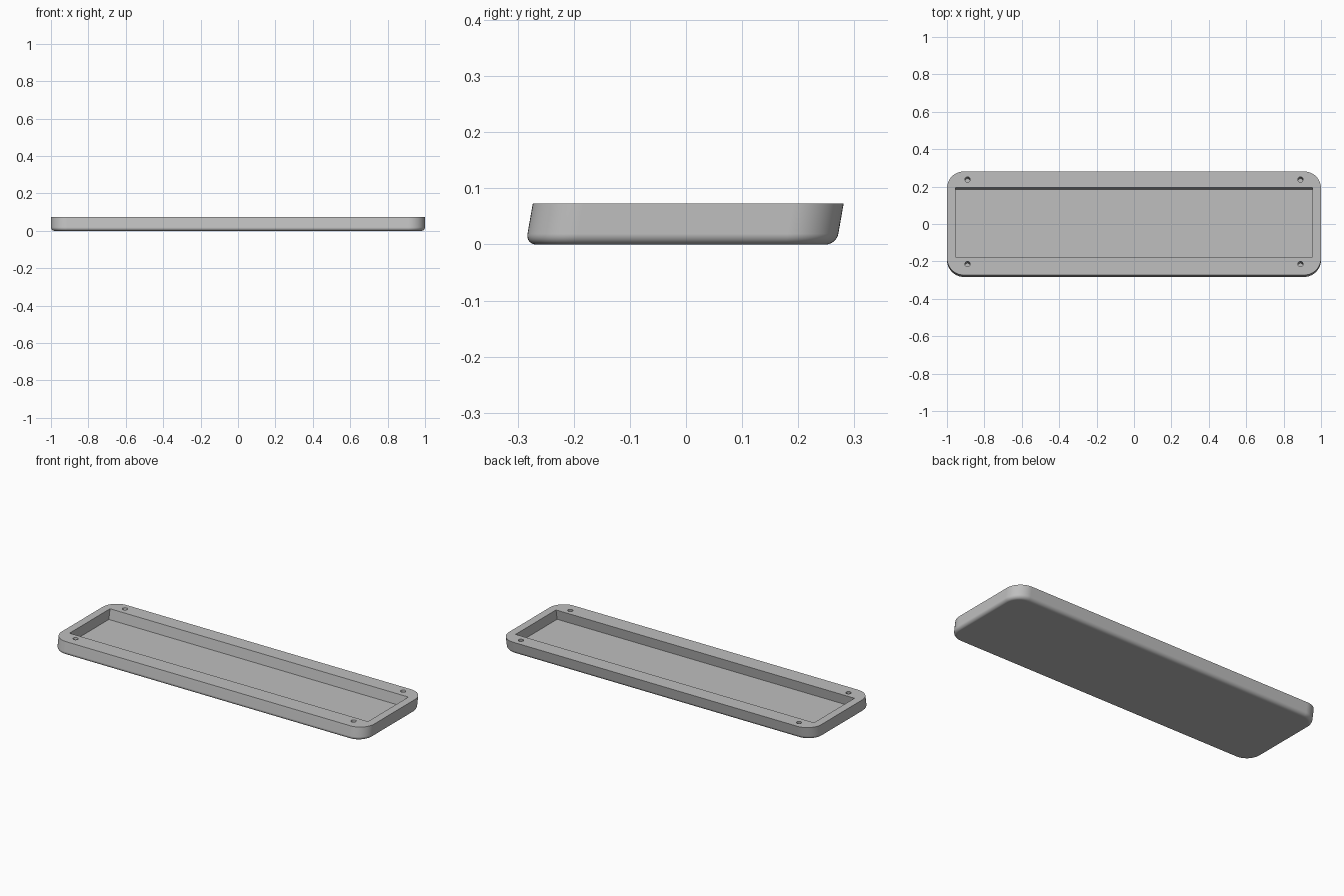
import bpy, bmesh, math

if "Cube" in bpy.data.objects:
    bpy.data.objects.remove(bpy.data.objects["Cube"])

LEAN = math.tan(math.radians(10))   # the whole tray leans backwards
TOP = 0.073
FLOOR = 0.015


def rounded_rect(hx, hy, r, seg=12):
    pts = []
    for k, (sx, sy) in enumerate([(1, 1), (-1, 1), (-1, -1), (1, -1)]):
        for i in range(seg + 1):
            a = math.pi / 2 * (k + i / seg)
            pts.append((sx * (hx - r) + r * math.cos(a),
                        sy * (hy - r) + r * math.sin(a)))
    return pts


def circle(cx, cy, r, n=24):
    return [(cx + r * math.cos(math.tau * i / n),
             cy + r * math.sin(math.tau * i / n)) for i in range(n)]


def add_loft(bm, sections, y_top):
    """Skin (outline, z) sections, leaning so the centre is at y_top at TOP."""
    rings = [[bm.verts.new((x, y + y_top + LEAN * (z - TOP), z)) for x, y in pts]
             for pts, z in sections]
    n = len(rings[0])
    for a, b in zip(rings, rings[1:]):
        for i in range(n):
            j = (i + 1) % n
            bm.faces.new((a[i], a[j], b[j], b[i]))
    bm.faces.new(rings[0][::-1])
    bm.faces.new(rings[-1])


def make_object(name, bm):
    bmesh.ops.recalc_face_normals(bm, faces=bm.faces)
    mesh = bpy.data.meshes.new(name)
    bm.to_mesh(mesh)
    bm.free()
    ob = bpy.data.objects.new(name, mesh)
    bpy.context.collection.objects.link(ob)
    return ob


grey = bpy.data.materials.new("grey")
grey.diffuse_color = (0.52, 0.52, 0.52, 1)
grey.use_nodes = True
grey.node_tree.nodes["Principled BSDF"].inputs["Base Color"].default_value = grey.diffuse_color

# Tray body: rounded outline with a filleted bottom edge
HX, HY, CORNER, FILLET = 1.0, 0.277, 0.09, 0.019
sections = []
for i in range(9):
    a = math.pi / 2 * i / 8
    inset = FILLET * (1 - math.sin(a))
    sections.append((rounded_rect(HX - inset, HY - inset, CORNER - inset),
                     FILLET * (1 - math.cos(a))))
sections.append((rounded_rect(HX, HY, CORNER), TOP))
bm = bmesh.new()
add_loft(bm, sections, 0.004)
tray = make_object("tray", bm)
tray.data.materials.append(grey)

# Cutter: rectangular recess and four blind screw holes
bm = bmesh.new()
recess = [(0.955, 0.185), (-0.955, 0.185), (-0.955, -0.185), (0.955, -0.185)]
add_loft(bm, [(recess, FLOOR), (recess, TOP + 0.03)], 0.009)
for sx in (-1, 1):
    for sy in (-1, 1):
        hole = circle(sx * 0.89, sy * 0.226, 0.014)
        add_loft(bm, [(hole, FLOOR + 0.005), (hole, TOP + 0.03)], 0.012)
cutter = make_object("recess_cutter", bm)
cutter.data.materials.append(grey)
cutter.hide_render = True

# Cut, then shade smooth across the fillet and round corners
bpy.context.view_layer.objects.active = tray
tray.select_set(True)
cut = tray.modifiers.new("cut", 'BOOLEAN')
cut.operation = 'DIFFERENCE'
cut.solver = 'EXACT'
cut.object = cutter
bpy.ops.object.modifier_apply(modifier=cut.name)
bpy.data.objects.remove(cutter, do_unlink=True)
bpy.ops.object.shade_smooth_by_angle(angle=math.radians(30))
weighted = tray.modifiers.new("weighted_normals", 'WEIGHTED_NORMAL')
weighted.keep_sharp = True
